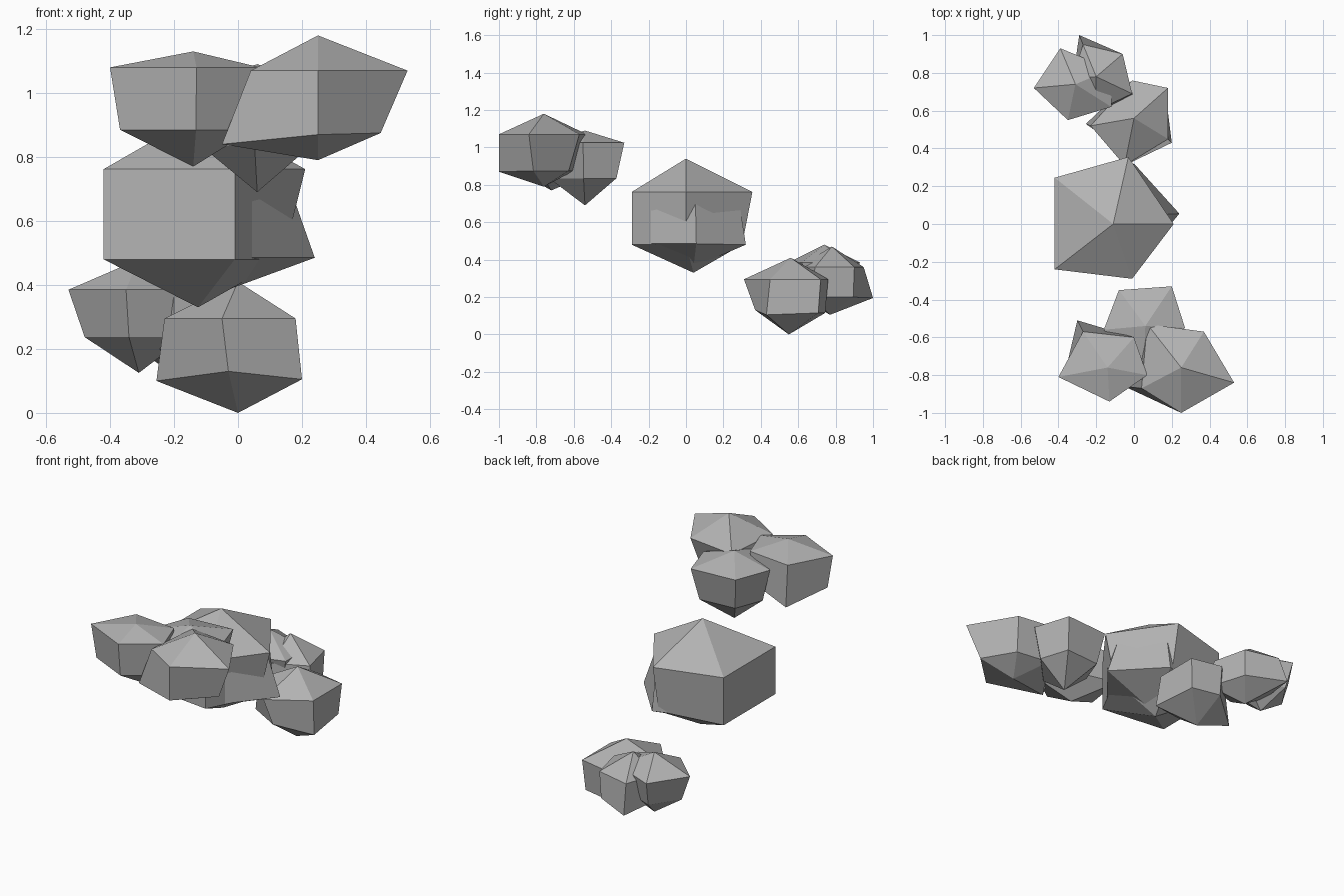
import bpy
import bmesh

start_cube = bpy.data.objects.get("Cube")
if start_cube:
    bpy.data.objects.remove(start_cube, do_unlink=True)

# Single stone colour
stone = bpy.data.materials.new("grey_stone")
stone.use_nodes = True
stone.diffuse_color = (0.45, 0.45, 0.45, 1)
stone.node_tree.nodes["Principled BSDF"].inputs["Base Color"].default_value = stone.diffuse_color


def rock(name, top, bottom, ring, upper_z, lower_z, taper, corners=None):
    """Faceted rock: two rings between a top and a bottom point.

    The lower ring is the upper one tapered about the top point;
    corners replaces chosen lower corners.
    """
    bm = bmesh.new()
    upper = [bm.verts.new((x, y, upper_z)) for x, y in ring]
    lower = []
    for i, (x, y) in enumerate(ring):
        point = (top[0] + (x - top[0]) * taper,
                 top[1] + (y - top[1]) * taper, lower_z)
        lower.append(bm.verts.new((corners or {}).get(i, point)))
    peak = bm.verts.new(top)
    base = bm.verts.new(bottom)
    for i in range(len(ring)):
        j = (i + 1) % len(ring)
        bm.faces.new((peak, upper[i], upper[j]))
        bm.faces.new((upper[i], lower[i], lower[j], upper[j]))
        bm.faces.new((base, lower[j], lower[i]))
    bmesh.ops.recalc_face_normals(bm, faces=bm.faces)
    mesh = bpy.data.meshes.new(name)
    bm.to_mesh(mesh)
    bm.free()
    mesh.materials.append(stone)
    bpy.context.collection.objects.link(bpy.data.objects.new(name, mesh))


# Front cluster, the highest
rock("front_left_rock", (0.25, -0.76, 1.18), (0.25, -0.76, 0.79),
     [(0.25, -1), (0.53, -0.84), (0.37, -0.57), (0.07, -0.53), (0.04, -0.87)],
     1.07, 0.875, 0.7, {0: (0.25, -1, 0.87), 4: (-0.05, -0.86, 0.84)})
rock("front_right_rock", (-0.14, -0.76, 1.13), (-0.14, -0.72, 0.77),
     [(-0.13, -0.94), (0.07, -0.8), (0, -0.6), (-0.27, -0.57), (-0.4, -0.81)],
     1.08, 0.885, 0.88, {3: (-0.3, -0.51, 0.86)})
rock("front_rear_rock", (0.06, -0.54, 1.09), (0.06, -0.54, 0.69),
     [(0.05, -0.78), (0.27, -0.55), (0.2, -0.33), (-0.08, -0.35), (-0.16, -0.56)],
     1.025, 0.835, 0.8)

# Large middle rock with a second rock buried in it
rock("middle_rock", (-0.11, 0, 0.94), (-0.125, 0.04, 0.33),
     [(-0.01, -0.29), (0.21, 0), (-0.03, 0.355), (-0.42, 0.245), (-0.42, -0.24)],
     0.762, 0.48, 1, {1: (0.14, 0, 0.48), 2: (-0.03, 0.3, 0.48)})
rock("middle_buried_rock", (-0.11, 0.02, 0.85), (-0.1, 0.04, 0.36),
     [(0, -0.24), (0.15, 0.05), (0, 0.28), (-0.36, 0.21), (-0.36, -0.2)],
     0.74, 0.485, 1, {1: (0.24, 0.055, 0.485), 2: (0, 0.32, 0.48)})

# Back cluster, the lowest
rock("back_near_rock", (0, 0.56, 0.41), (0, 0.55, 0),
     [(-0.05, 0.31), (0.18, 0.45), (0.18, 0.72), (-0.01, 0.76), (-0.23, 0.52)],
     0.295, 0.115, 0.92,
     {0: (-0.03, 0.37, 0.13), 1: (0.2, 0.43, 0.105), 4: (-0.255, 0.53, 0.1)})
rock("back_right_rock", (-0.31, 0.74, 0.48), (-0.31, 0.74, 0.125),
     [(-0.35, 0.55), (-0.12, 0.62), (-0.12, 0.82), (-0.39, 0.93), (-0.53, 0.72)],
     0.385, 0.237, 0.77)
rock("back_far_rock", (-0.2, 0.78, 0.47), (-0.17, 0.77, 0.105),
     [(-0.2, 0.6), (-0.01, 0.69), (-0.06, 0.9), (-0.27, 0.95), (-0.33, 0.77)],
     0.36, 0.2, 0.95, {1: (0, 0.67, 0.2), 3: (-0.29, 1, 0.195)})
